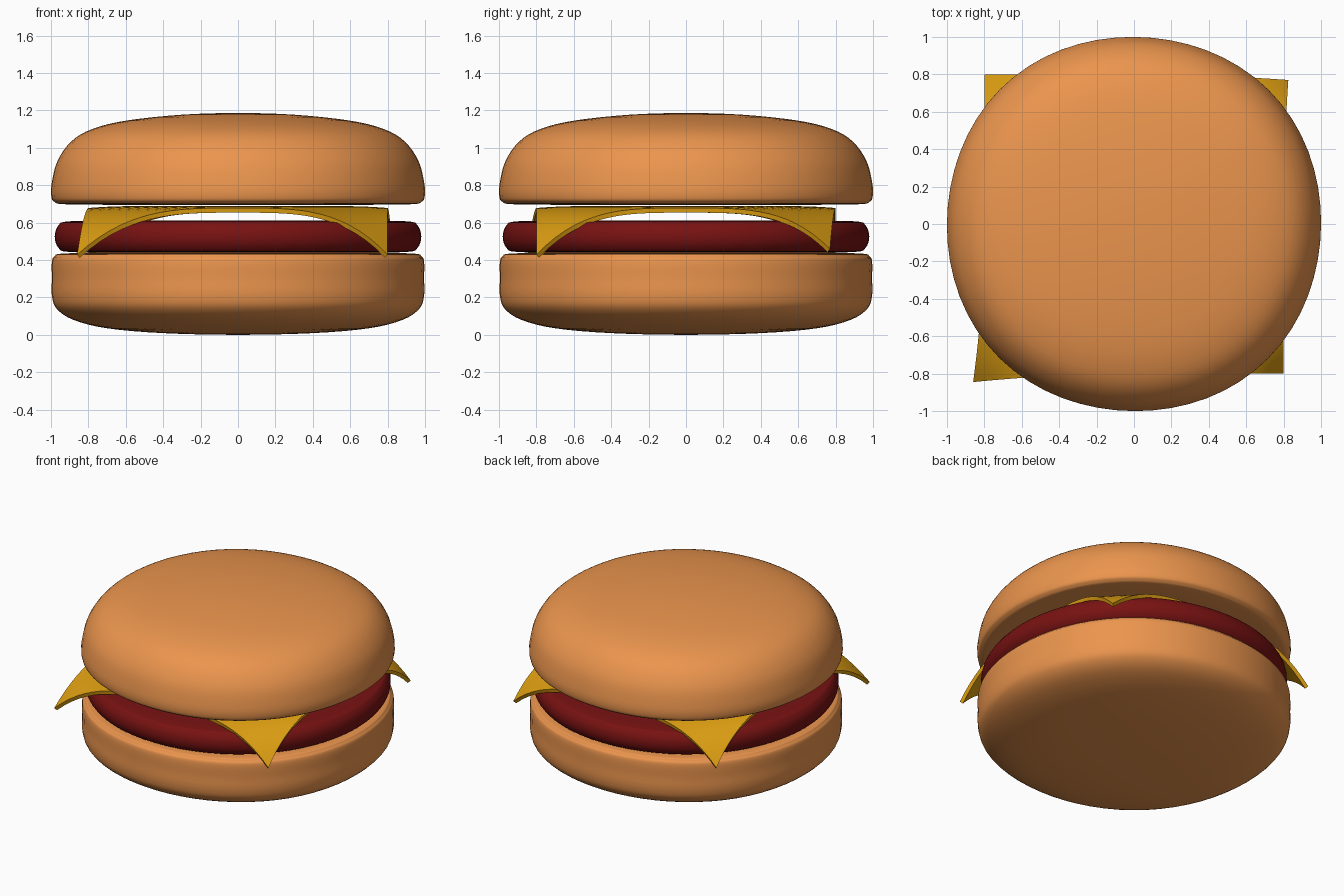
import bpy, bmesh, math

if "Cube" in bpy.data.objects:
    bpy.data.objects.remove(bpy.data.objects["Cube"])


def material(name, rgb):
    m = bpy.data.materials.new(name)
    m.diffuse_color = (*rgb, 1)
    m.use_nodes = True
    m.node_tree.nodes["Principled BSDF"].inputs["Base Color"].default_value = m.diffuse_color
    return m


def finish(bm, name, mat):
    bmesh.ops.recalc_face_normals(bm, faces=bm.faces[:])
    for f in bm.faces:
        f.smooth = True
    me = bpy.data.meshes.new(name)
    bm.to_mesh(me)
    bm.free()
    me.materials.append(mat)
    ob = bpy.data.objects.new(name, me)
    bpy.context.collection.objects.link(ob)
    return ob


def smooth_profile(pts, steps=4):
    """Catmull-Rom curve through the (radius, height) points."""
    p = [(-pts[1][0], pts[1][1])] + pts + [(-pts[-2][0], pts[-2][1])]
    out = []
    for i in range(1, len(p) - 2):
        for k in range(steps):
            t = k / steps
            out.append(tuple(0.5 * (2 * b + (c - a) * t + (2 * a - 5 * b + 4 * c - d) * t**2
                                    + (3 * b - a - 3 * c + d) * t**3)
                             for a, b, c, d in zip(*p[i - 1:i + 3])))
    return out + [pts[-1]]


def turned(name, pts, mat, square=0.0, twist=0.0, n=64):
    """Closed solid of revolution, slightly squared off like a hand-made bun."""
    bm = bmesh.new()
    prof = smooth_profile(pts)
    rings = []
    for r, z in prof[1:-1]:
        ring = []
        for i in range(n):
            a = 2 * math.pi * i / n
            s = r * (1 + square * (1 - math.cos(4 * (a + twist))))
            ring.append(bm.verts.new((s * math.cos(a), s * math.sin(a), z)))
        rings.append(ring)
    lo = bm.verts.new((0, 0, prof[0][1]))
    hi = bm.verts.new((0, 0, prof[-1][1]))
    for i in range(n):
        j = (i + 1) % n
        for a, b in zip(rings, rings[1:]):
            bm.faces.new((a[i], a[j], b[j], b[i]))
        bm.faces.new((lo, rings[0][j], rings[0][i]))
        bm.faces.new((hi, rings[-1][i], rings[-1][j]))
    return finish(bm, name, mat)


bread = material("bread", (0.83, 0.30, 0.075))
meat = material("meat", (0.19, 0.006, 0.006))
cheddar = material("cheddar", (0.72, 0.34, 0.006))

# Buns and patty
turned("bottom_bun", [(0, 0.0), (0.4, 0.009), (0.7, 0.035), (0.88, 0.08), (0.97, 0.14),
                      (0.995, 0.21), (0.995, 0.3), (0.995, 0.39), (0.98, 0.42),
                      (0.93, 0.435), (0.6, 0.44), (0, 0.44)], bread, 0.008, -0.04)
turned("patty", [(0, 0.44), (0.6, 0.44), (0.9, 0.443), (0.96, 0.465), (0.98, 0.525),
                 (0.96, 0.585), (0.9, 0.607), (0.6, 0.61), (0, 0.61)], meat, 0.005)
turned("top_bun", [(0, 0.695), (0.6, 0.695), (0.92, 0.698), (0.98, 0.71), (0.998, 0.74),
                   (0.996, 0.81), (0.965, 0.93), (0.89, 1.035), (0.78, 1.1),
                   (0.6, 1.145), (0.3, 1.177), (0, 1.186)], bread, 0.008, 0.05)

# Cheese slice: a square sheet with four drooping corners
bm = bmesh.new()
bmesh.ops.create_grid(bm, x_segments=32, y_segments=32, size=0.8)
for v in bm.verts:
    x, y = v.co.x, v.co.y
    t = abs(x * y) / 0.64
    edge = max(abs(x), abs(y)) / 0.8
    v.co.z = 0.69 - 0.25 * t**3.4 - 0.012 * edge**6
    if x < 0 and y < 0:
        v.co.x -= 0.06 * t**2
        v.co.y -= 0.045 * t**2
    elif x > 0 and y > 0:
        v.co.x += 0.025 * t**2
        v.co.y -= 0.03 * t**2
        v.co.z += 0.03 * t**3
cheese = finish(bm, "cheese_slice", cheddar)
for f in cheese.data.polygons:
    if f.normal.z < 0:
        cheese.data.flip_normals()
        break
mod = cheese.modifiers.new("thickness", 'SOLIDIFY')
mod.thickness = 0.025
mod.offset = -1

# Smooth shading with crisp cheese edges
bpy.ops.object.select_all(action='DESELECT')
cheese.select_set(True)
bpy.context.view_layer.objects.active = cheese
bpy.ops.object.modifier_apply(modifier="thickness")
bpy.ops.object.shade_smooth_by_angle(angle=math.radians(40))
